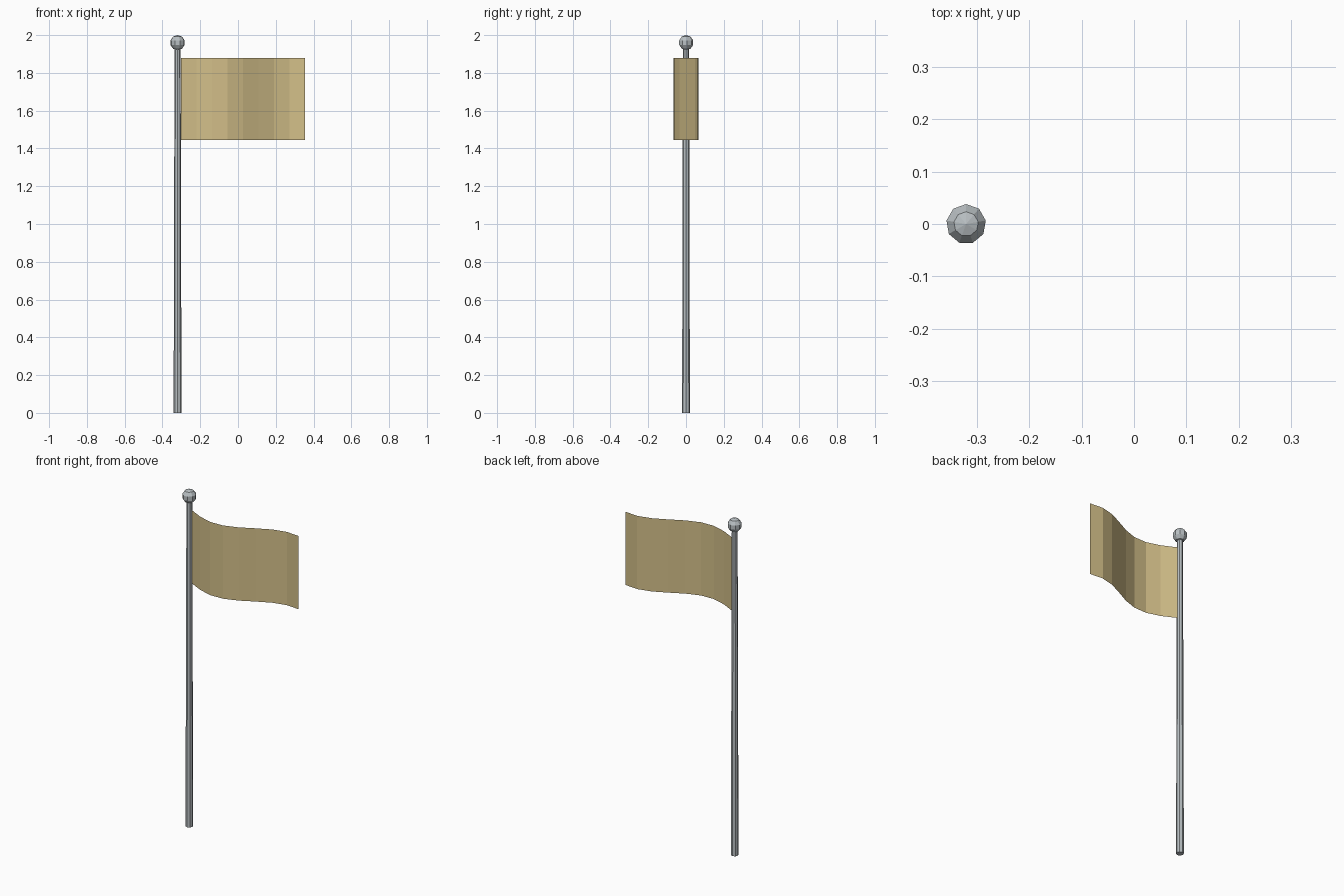
import bpy, bmesh, math
from mathutils import Matrix

if "Cube" in bpy.data.objects:
    bpy.data.objects.remove(bpy.data.objects["Cube"])

def material(name, rgb):
    m = bpy.data.materials.new(name)
    m.diffuse_color = (*rgb, 1)
    m.use_nodes = True
    m.node_tree.nodes["Principled BSDF"].inputs["Base Color"].default_value = m.diffuse_color
    return m

metal = material("grey_metal", (0.48, 0.52, 0.54))
cloth = material("tan_cloth", (0.65, 0.52, 0.25))

def add_object(name, bm, mat):
    me = bpy.data.meshes.new(name)
    bm.to_mesh(me)
    bm.free()
    me.materials.append(mat)
    ob = bpy.data.objects.new(name, me)
    bpy.context.collection.objects.link(ob)
    return ob

POLE_X = -0.32

# Tapered pole
bm = bmesh.new()
bmesh.ops.create_cone(bm, cap_ends=True, segments=8, radius1=0.021, radius2=0.016,
                      depth=1.94, matrix=Matrix.Translation((POLE_X, 0, 0.97)))
add_object("pole", bm, metal)

# Faceted ball on top
bm = bmesh.new()
bmesh.ops.create_uvsphere(bm, u_segments=9, v_segments=5, radius=0.04,
                          matrix=Matrix.Translation((POLE_X, 0, 1.96)))
add_object("pole_ball", bm, metal)

# Waving single-sheet flag, eight panels along a sine
bm = bmesh.new()
N, X0, X1 = 8, -0.302, 0.356
columns = []
for i in range(N + 1):
    t = i / N
    x = X0 + (X1 - X0) * t
    y = -0.068 * math.sin(5.2 * t)
    columns.append([bm.verts.new((x, y, z)) for z in (1.445, 1.88)])
for a, b in zip(columns, columns[1:]):
    bm.faces.new((a[0], b[0], b[1], a[1]))
add_object("flag", bm, cloth)
